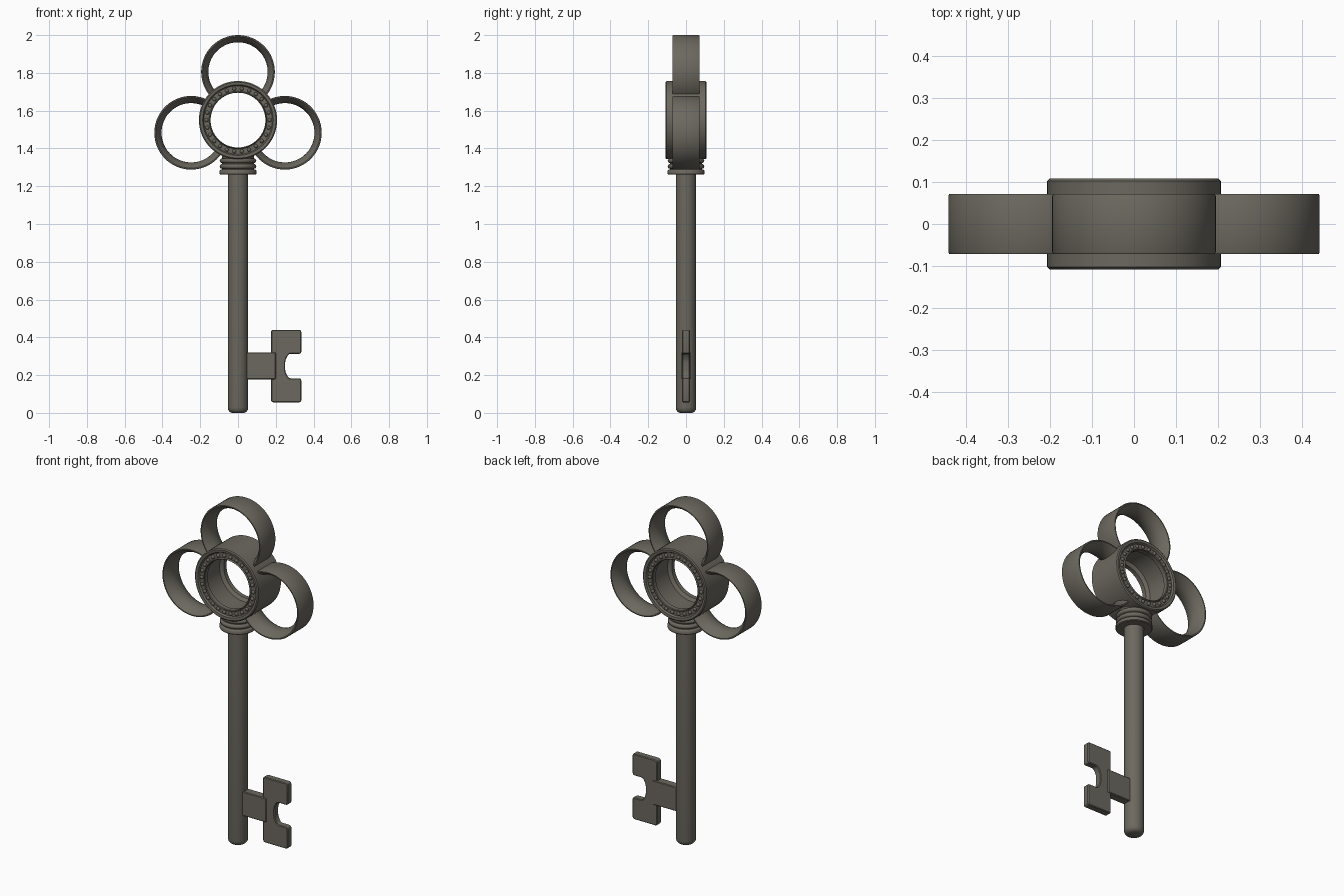
import bpy, bmesh, math
from mathutils import Vector, Matrix

cube = bpy.data.objects.get("Cube")
if cube:
    bpy.data.objects.remove(cube)

iron = bpy.data.materials.new("aged_iron")
iron.use_nodes = True
COLOR = (0.15, 0.139, 0.115, 1)
iron.diffuse_color = COLOR
bsdf = iron.node_tree.nodes["Principled BSDF"]
bsdf.inputs["Base Color"].default_value = COLOR
bsdf.inputs["Roughness"].default_value = 0.6


def finish(bm, name, angle=40):
    bmesh.ops.recalc_face_normals(bm, faces=bm.faces)
    mesh = bpy.data.meshes.new(name)
    bm.to_mesh(mesh)
    bm.free()
    mesh.materials.append(iron)
    obj = bpy.data.objects.new(name, mesh)
    bpy.context.collection.objects.link(obj)
    bpy.ops.object.select_all(action='DESELECT')
    obj.select_set(True)
    bpy.context.view_layer.objects.active = obj
    bpy.ops.object.shade_smooth_by_angle(angle=math.radians(angle))
    return obj


def sweep(name, profile, place, start=0.0, end=2 * math.pi, steps=48, closed=True):
    """Carry a (radius, offset) profile round an arc; place(r, offset, angle) gives the point."""
    bm = bmesh.new()
    full = end - start > 6.28
    n = len(profile)
    rows = []
    for i in range(steps if full else steps + 1):
        a = start + (end - start) * i / steps
        rows.append([bm.verts.new(place(r, o, a)) for r, o in profile])
    for i in range(steps):
        p, q = rows[i], rows[(i + 1) % len(rows)]
        for j in range(n if closed else n - 1):
            k = (j + 1) % n
            bm.faces.new((p[j], p[k], q[k], q[j]))
    if not full:
        bm.faces.new(rows[0])
        bm.faces.new(rows[-1])
    if not closed:
        bm.faces.new([row[0] for row in rows])
        bm.faces.new([row[-1] for row in rows])
    return finish(bm, name)


def around_y(cx, cz):
    return lambda r, o, a: (cx + r * math.cos(a), o, cz + r * math.sin(a))


def around_z(r, o, a):
    return (r * math.cos(a), r * math.sin(a), o)


# Central ring with a bead channel on both faces
HUB_Z = 1.55
half = [(0.145, 0.075), (0.145, 0.1), (0.149, 0.104), (0.153, 0.096), (0.181, 0.096),
        (0.187, 0.106), (0.201, 0.108), (0.207, 0.103)]
hub = [(0.163, -0.062), (0.163, 0.062)] + half + [(r, -y) for r, y in reversed(half)]
sweep("central_ring", hub, around_y(0, HUB_Z), steps=64)

# Beads
for side, label in ((-1, "front"), (1, "back")):
    bm = bmesh.new()
    for i in range(26):
        a = 2 * math.pi * i / 26
        spot = Vector((0.167 * math.cos(a), side * 0.098, HUB_Z + 0.167 * math.sin(a)))
        bmesh.ops.create_uvsphere(bm, u_segments=10, v_segments=6, radius=0.0105,
                                  matrix=Matrix.Translation(spot))
    finish(bm, label + "_beads", 80)

# Three open petal loops, flat outside and bulging inside
petal = [(0.187, -0.071), (0.193, -0.071), (0.195, -0.067), (0.195, 0.067),
         (0.193, 0.071), (0.187, 0.071)]
petal += [(0.157 + 0.03 * (y / 0.071) ** 2, y) for y in
          (0.06, 0.045, 0.03, 0.015, 0, -0.015, -0.03, -0.045, -0.06)]
GAP = math.radians(44)
for name, cx, cz in (("top_petal", 0, 1.805), ("left_petal", 0.248, 1.483),
                     ("right_petal", -0.248, 1.483)):
    inward = math.atan2(HUB_Z - cz, -cx)
    sweep(name, petal, around_y(cx, cz), inward + GAP, inward + 2 * math.pi - GAP)

# Round stem with a softened tip
stem = [(0.034, 0), (0.045, 0.006), (0.052, 0.016), (0.054, 0.03), (0.054, 1.3)]
sweep("stem", stem, around_z, steps=32, closed=False)

# Stacked collar bands
collar = [(0.05, 1.262), (0.094, 1.262), (0.098, 1.266), (0.098, 1.282), (0.094, 1.287), (0.085, 1.289)]
for mid in (1.305, 1.335):
    for k in range(-3, 4):
        t = k * math.pi / 6
        collar.append((0.084 + 0.013 * math.cos(t), mid + 0.013 * math.sin(t)))
collar += [(0.085, 1.352), (0.085, 1.375)]
sweep("collar", collar, around_z, steps=40, closed=False)


def plate(name, outline, thick, soft):
    bm = bmesh.new()
    face = bm.faces.new([bm.verts.new((x, -thick, z)) for x, z in outline])
    out = bmesh.ops.extrude_face_region(bm, geom=[face])
    moved = [v for v in out["geom"] if isinstance(v, bmesh.types.BMVert)]
    bmesh.ops.translate(bm, verts=moved, vec=(0, 2 * thick, 0))
    # round the outline corners
    edges = [e for e in bm.edges if abs(e.verts[0].co.y - e.verts[1].co.y) > thick]
    bmesh.ops.bevel(bm, geom=edges, offset=soft, segments=3, profile=0.5, affect='EDGES')
    # ease the rims
    rims = [e for e in bm.edges if abs(e.verts[0].co.y - e.verts[1].co.y) < 1e-5]
    bmesh.ops.bevel(bm, geom=rims, offset=0.004, segments=1, affect='EDGES')
    return finish(bm, name, 30)


# Key bit: web and notched plate, mirrored about its middle height
BIT_Z = 0.248
upper = [(0.335, 0.065), (0.335, 0.192), (0.175, 0.192), (0.175, 0.075)]
notch = [(0.25, 0.03), (0.268, 0.065)]
top = [(x, BIT_Z + z) for x, z in notch + upper]
bottom = [(x, BIT_Z - z) for x, z in reversed(notch + upper)]
plate("bit_plate", top + bottom, 0.02, 0.011)
plate("bit_web", [(0.03, 0.178), (0.2, 0.178), (0.2, 0.32), (0.03, 0.32)], 0.025, 0.006)
